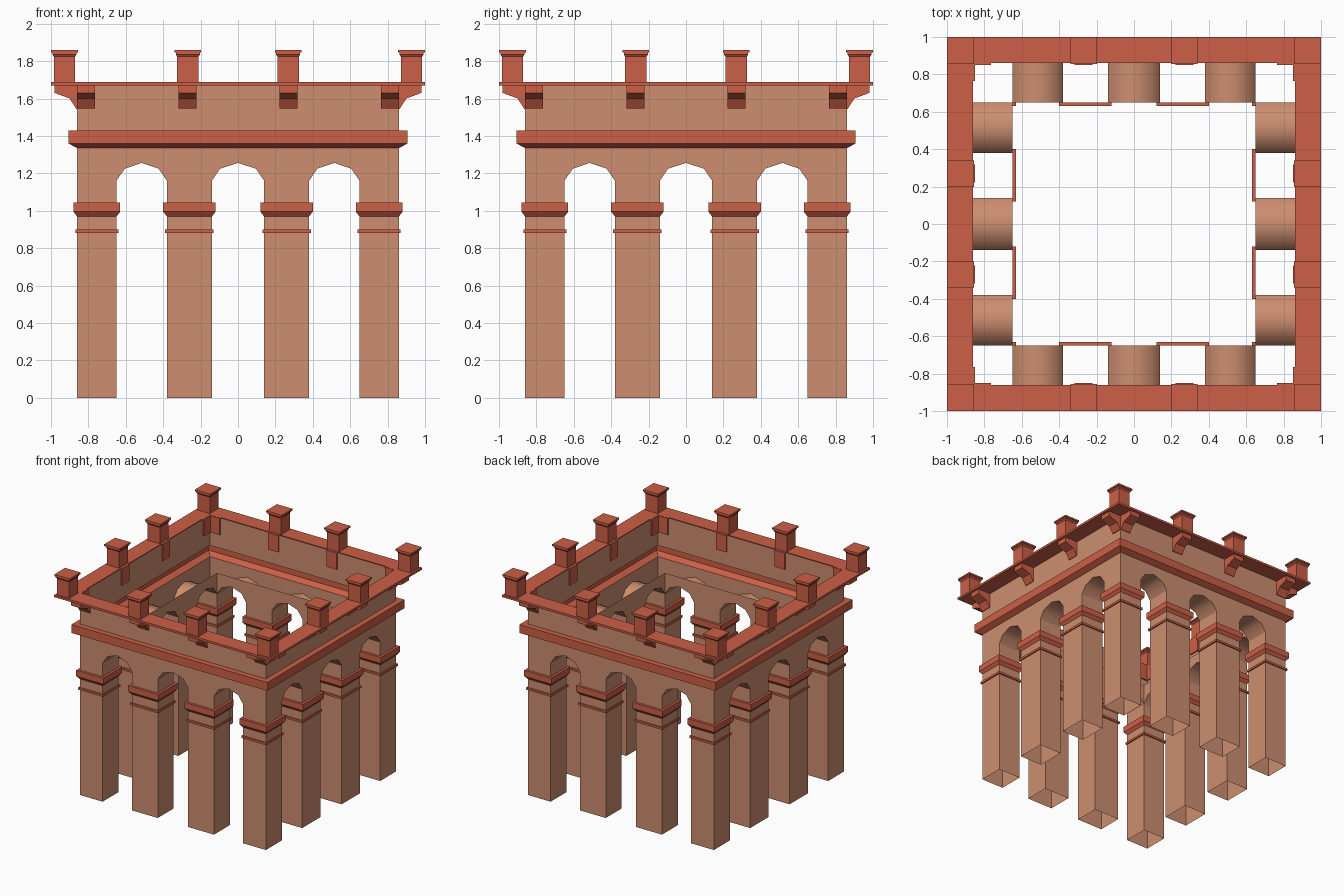
import bpy
import bmesh
import math
from mathutils import Matrix

cube = bpy.data.objects.get("Cube")
if cube:
    bpy.data.objects.remove(cube, do_unlink=True)


def material(name, rgb):
    mat = bpy.data.materials.new(name)
    mat.use_nodes = True
    color = (*rgb, 1.0)
    mat.diffuse_color = color
    mat.node_tree.nodes["Principled BSDF"].inputs["Base Color"].default_value = color
    return mat


CLAY = material("pale clay", (0.61, 0.27, 0.16))
TRIM = material("red terracotta", (0.61, 0.115, 0.063))

OUT, INN = 0.86, 0.65        # outer and inner wall planes
MID = (0.14, 0.38)           # inner pillar edges
SPRING, WALL_TOP = 1.16, 1.335


def finish(bm, name, mats, turns=1):
    """Make an object, with copies turned about the centre."""
    mesh = bpy.data.meshes.new(name)
    bm.to_mesh(mesh)
    bm.free()
    for mat in mats:
        mesh.materials.append(mat)
    for k in range(turns):
        obj = bpy.data.objects.new(name, mesh)
        obj.rotation_euler.z = k * math.pi / 2
        bpy.context.collection.objects.link(obj)
    return mesh


def loft(name, rect, profile, mats, turns=1, cap=False):
    """Sweep an (offset, height) profile round a rectangle; raised bands use the last material."""
    x0, x1, y0, y1 = rect
    bm = bmesh.new()
    rings = []
    for d, z in profile:
        corners = ((x0 - d, y0 - d), (x1 + d, y0 - d), (x1 + d, y1 + d), (x0 - d, y1 + d))
        rings.append([bm.verts.new((x, y, z)) for x, y in corners])
    for i in range(len(rings) - 1):
        a, b = rings[i], rings[i + 1]
        raised = max(profile[i][0], profile[i + 1][0]) > 0
        for j in range(4):
            n = (j + 1) % 4
            face = bm.faces.new((a[j], a[n], b[n], b[j]))
            face.material_index = len(mats) - 1 if raised else 0
    if cap:
        bm.faces.new(rings[-1])
    finish(bm, name, mats, turns)


# Hollow pillars with a thin collar and a bevelled capital
pillar_profile = [(0, 0), (0, 0.882), (0.01, 0.882), (0.01, 0.9), (0, 0.9),
                  (0, 0.97), (0.02, 0.995), (0.02, 1.045), (0, 1.045), (0, SPRING)]
for name, x0, x1 in (("corner_pillar", -OUT, -INN),
                     ("left_middle_pillar", MID[0], MID[1]),
                     ("right_middle_pillar", -MID[1], -MID[0])):
    loft(name, (x0, x1, -OUT, -INN), pillar_profile, (CLAY, TRIM), 4)

# Arch outlines along one side
arches = []
for x0, x1 in ((-INN, -MID[1]), (-MID[0], MID[0]), (MID[1], INN)):
    inset = 0.044
    arches.append([(x0, SPRING), (x0 + inset, 1.225), ((x0 + x1) / 2, 1.256),
                   (x1 - inset, 1.225), (x1, SPRING)])


# Arcade walls, an outer and an inner skin
def skin(name, half, y, flip):
    outline = [(-half, SPRING)] if half > INN else []
    for arch in arches:
        outline += arch
    if half > INN:
        outline.append((half, SPRING))
    outline += [(half, WALL_TOP), (-half, WALL_TOP)]
    bm = bmesh.new()
    verts = [bm.verts.new((x, y, z)) for x, z in outline]
    bm.faces.new(verts[::-1] if flip else verts)
    finish(bm, name, [CLAY], 4)


skin("outer_arcade_wall", OUT, -OUT, False)
skin("inner_arcade_wall", INN, -INN, True)

# Curved undersides of the arches
bm = bmesh.new()
for arch in arches:
    front = [bm.verts.new((x, -OUT, z)) for x, z in arch]
    back = [bm.verts.new((x, -INN, z)) for x, z in arch]
    for i in range(len(arch) - 1):
        face = bm.faces.new((front[i], front[i + 1], back[i + 1], back[i]))
        face.smooth = True
finish(bm, "arch_undersides", [CLAY], 4)

# Upper works: cornice, parapet wall and ledge
square = (-OUT, OUT, -OUT, OUT)
loft("cornice", square, [(0, WALL_TOP), (0.046, 1.36), (0.046, 1.43), (0, 1.43)], [TRIM])
loft("parapet_wall", square, [(0, 1.43), (0, 1.685)], [CLAY])
loft("ledge", square, [(0, 1.67), (0.14, 1.67), (0.14, 1.688), (0, 1.688)], [TRIM])

# Capped posts on the ledge
post_profile = [(0, 1.685), (0, 1.825), (0.007, 1.835), (0.007, 1.846),
                (0.0145, 1.846), (0.0145, 1.86)]
POST, HALF = 0.928, 0.057
for name, x in (("corner_post", -POST), ("right_post", -0.268), ("left_post", 0.268)):
    loft(name, (x - HALF, x + HALF, -POST - HALF, -POST + HALF),
         post_profile, [TRIM], 4, cap=True)

# Brackets under the ledge
bracket_side = [(-0.85, 1.685), (-0.98, 1.675), (-0.98, 1.63),
                (-0.9, 1.6), (-0.865, 1.545), (-0.85, 1.545)]
for name, x in (("right_corner_bracket", -0.812), ("right_bracket", -0.27),
                ("left_bracket", 0.27), ("left_corner_bracket", 0.812)):
    bm = bmesh.new()
    side = bm.faces.new([bm.verts.new((x - 0.048, y, z)) for y, z in bracket_side])
    swept = bmesh.ops.extrude_face_region(bm, geom=[side], use_keep_orig=True)
    moved = [v for v in swept["geom"] if isinstance(v, bmesh.types.BMVert)]
    bmesh.ops.translate(bm, verts=moved, vec=(0.096, 0, 0))
    bmesh.ops.recalc_face_normals(bm, faces=bm.faces)
    finish(bm, name, [TRIM], 4)
